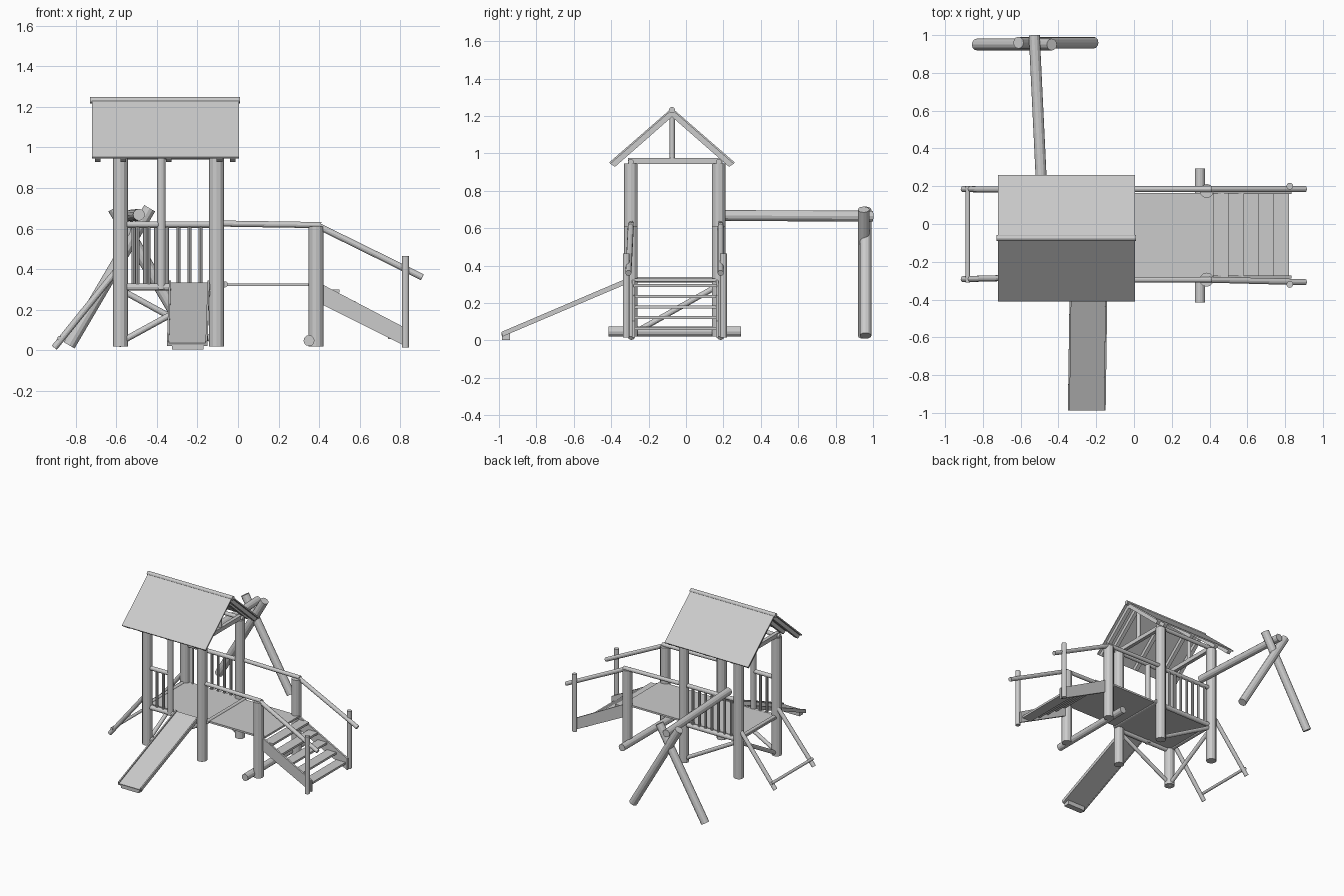
import bpy, bmesh
from mathutils import Vector


def log(name, a, b, r, sides=12):
    """Faceted round pole from point a to point b."""
    a, b = Vector(a), Vector(b)
    d = b - a
    bpy.ops.mesh.primitive_cylinder_add(vertices=sides, radius=r, depth=d.length, location=(a + b) / 2)
    o = bpy.context.object
    o.name = name
    o.rotation_mode = 'QUATERNION'
    o.rotation_quaternion = d.to_track_quat('Z', 'Y')
    return o


def prism(name, pts, offset):
    """Planar polygon extruded along offset."""
    bm = bmesh.new()
    f = bm.faces.new([bm.verts.new(p) for p in pts])
    ext = bmesh.ops.extrude_face_region(bm, geom=[f])
    bmesh.ops.translate(bm, vec=offset, verts=[v for v in ext['geom'] if isinstance(v, bmesh.types.BMVert)])
    bmesh.ops.recalc_face_normals(bm, faces=bm.faces)
    # the first face stays in place and closes the solid
    me = bpy.data.meshes.new(name)
    bm.to_mesh(me)
    bm.free()
    o = bpy.data.objects.new(name, me)
    bpy.context.collection.objects.link(o)
    return o


def box(name, x0, x1, y0, y1, z0, z1):
    return prism(name, [(x0, y0, z0), (x1, y0, z0), (x1, y1, z0), (x0, y1, z0)], (0, 0, z1 - z0))


XL, XR, XB = -0.58, -0.105, 0.385      # tower left, tower right, bridge end
YF, YB, YM = -0.295, 0.175, -0.07      # front, back, ridge

# Posts
for y in (YF, YB):
    for x in (XL, XR):
        log("tower_post", (x, y, 0.02), (x, y, 0.945), 0.037)
    log("bridge_post", (XB, y, 0.02), (XB, y, 0.61), 0.037)
log("front_middle_post", (-0.378, YF, 0.3), (-0.378, YF, 0.945), 0.021)

# Deck, joists and ground log
box("deck", -0.6, 0.42, -0.28, 0.165, 0.316, 0.33)
for x in (-0.58, -0.065):
    log("deck_joist", (x, YF, 0.325), (x, YB, 0.325), 0.015)
for y in (YF, YB):
    log("deck_edge_beam", (XL, y, 0.312), (XR, y, 0.312), 0.018)
log("ground_log", (0.35, -0.415, 0.048), (0.35, 0.295, 0.048), 0.027)

# Diagonal braces under the tower
log("front_brace", (XL, YF, 0.04), (XR, YF, 0.30), 0.015)
log("back_brace", (XL, YB, 0.30), (XR, YB, 0.04), 0.015)
log("left_brace", (XL, YF, 0.03), (XL, YB, 0.295), 0.015)

# Tower rails with balusters
log("back_rail", (XL, YB, 0.62), (XR, YB, 0.62), 0.016)
log("front_rail", (XL, YF, 0.62), (-0.378, YF, 0.62), 0.016)
for i in range(7):
    x = -0.514 + 0.055 * i
    log("back_baluster", (x, YB, 0.315), (x, YB, 0.62), 0.010, 8)
for x in (-0.495, -0.44):
    log("front_baluster", (x, YF, 0.315), (x, YF, 0.62), 0.010, 8)

# Bridge rails, stair rails and stair posts
for y, ye, yp in ((YF, -0.308, -0.32), (0.185, 0.185, 0.2)):
    log("bridge_rail", (XR, y, 0.625), (0.41, y, 0.617), 0.015)
    log("stair_rail", (0.40, y, 0.61), (0.908, ye, 0.36), 0.016)
    log("stair_post", (0.825, yp, 0.015), (0.825, yp, 0.465), 0.018)

# Stairs
for y in (-0.288, 0.160):
    prism("stair_stringer", [(0.415, y, 0.325), (0.835, y, 0.105), (0.835, y, 0.015), (0.415, y, 0.225)],
          (0, 0.015, 0))
for i in range(5):
    x, z = 0.42 + 0.08 * i, 0.285 - 0.057 * i
    box("stair_tread", x, x + 0.08, -0.28, 0.165, z, z + 0.016)

# Roof panels, ridge and rafters
for s in (-1, 1):
    ye = YM - 0.005 + s * 0.335
    ym = YM - 0.005
    prism("roof_panel", [(-0.72, ym, 1.243), (-0.72, ye, 0.952), (-0.72, ye - s * 0.006, 0.944), (-0.72, ym, 1.232)],
          (0.725, 0, 0))
    for x in (-0.705, XL, -0.355, XR, -0.04):
        prism("rafter", [(x, ym, 1.232), (x, ye - s * 0.006, 0.944), (x, ye - s * 0.03, 0.928), (x, ym, 1.195)],
              (0.028, 0, 0))
    y = YF if s < 0 else YB
    log("wall_plate", (XL - 0.03, y, 0.955), (XR + 0.03, y, 0.955), 0.015)
log("roof_ridge", (-0.728, YM - 0.005, 1.232), (0.01, YM - 0.005, 1.232), 0.016)
for x in (XL, XR):
    box("tie_beam", x - 0.014, x + 0.014, -0.31, 0.195, 0.944, 0.976)
    log("king_post", (x, YM - 0.003, 0.96), (x, YM - 0.003, 1.22), 0.014)

# Slide: bed, low side lips and foot block
prism("slide_bed", [(-0.34, -0.285, 0.335), (-0.15, -0.285, 0.335), (-0.16, -0.988, 0.035), (-0.35, -0.988, 0.035)],
      (0, 0.005, -0.014))
for xa in (-0.34, -0.15):
    prism("slide_side", [(xa, -0.285, 0.345), (xa - 0.01, -0.988, 0.045), (xa - 0.01, -0.980, 0.021), (xa, -0.28, 0.318)],
          (0.01, 0, 0))
box("slide_foot", -0.325, -0.17, -0.985, -0.94, 0.003, 0.036)

# Climbing ladder on the left
for y in (-0.292, 0.185):
    log("ladder_pole", (-0.905, y, 0.013), (-0.585, y * 0.97, 0.41), 0.016)
log("ladder_rung", (-0.88, -0.31, 0.06), (-0.88, 0.2, 0.06), 0.011)

# Swing beam on crossed legs
log("swing_beam", (-0.488, 0.17, 0.668), (-0.528, 1.0, 0.664), 0.029)
log("swing_leg_left", (-0.832, 0.95, 0.025), (-0.435, 0.95, 0.70), 0.031)
log("swing_leg_right", (-0.215, 0.96, 0.025), (-0.612, 0.96, 0.70), 0.031)
